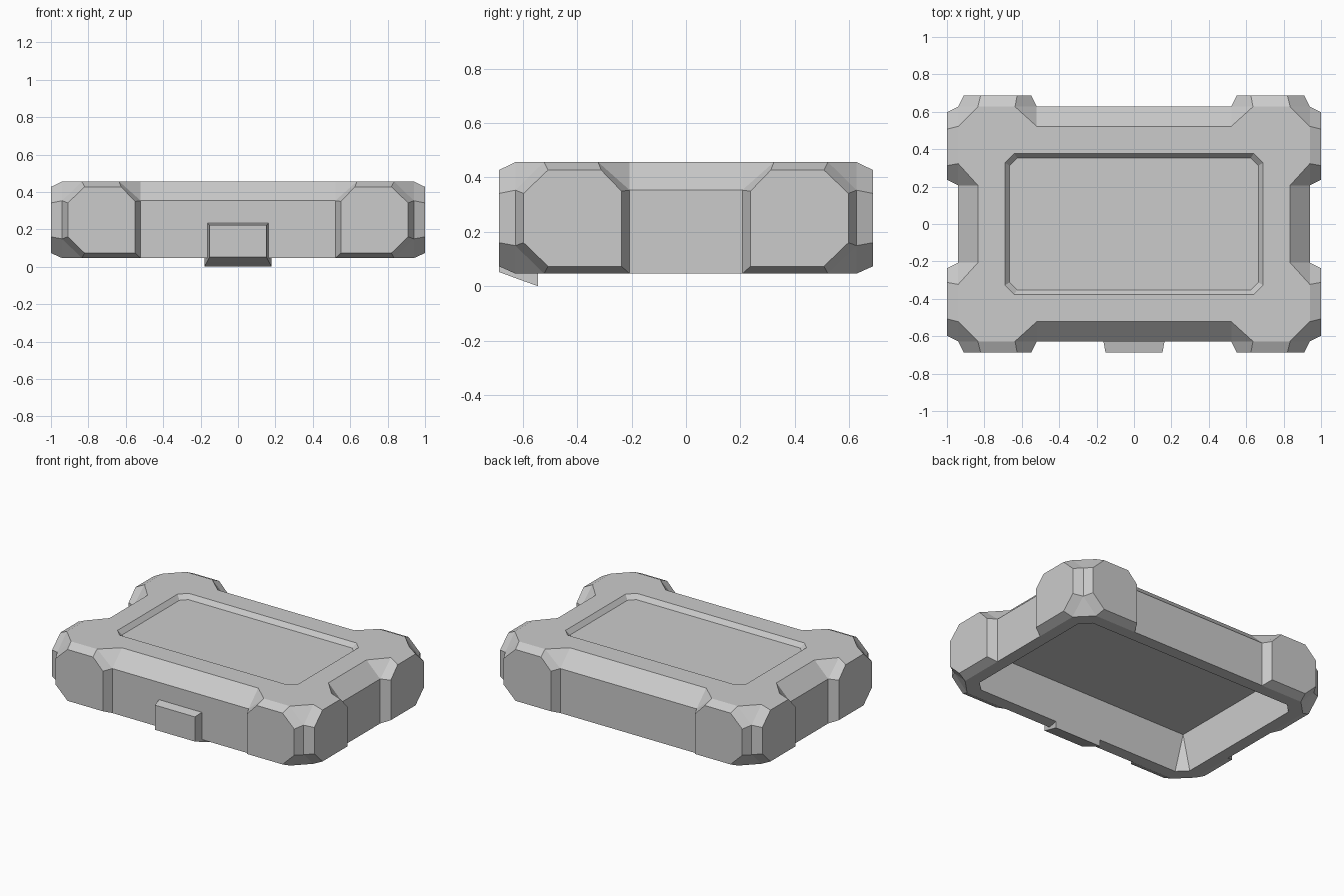
import bpy, bmesh

cube = bpy.data.objects.get("Cube")
if cube:
    bpy.data.objects.remove(cube, do_unlink=True)

grey = bpy.data.materials.new("plain grey")
grey.use_nodes = True
grey.diffuse_color = (0.6, 0.6, 0.6, 1)
grey.node_tree.nodes["Principled BSDF"].inputs["Base Color"].default_value = (0.6, 0.6, 0.6, 1)

HX, HY = 0.94, 0.627          # half size of the body without corner guards
TOP, BOT, OUT = 0.456, 0.046, 0.06
WALL, ROOF = -0.083, 0.335    # hollow underneath


def finish(bm, name):
    bmesh.ops.remove_doubles(bm, verts=bm.verts[:], dist=0.0005)
    bmesh.ops.recalc_face_normals(bm, faces=bm.faces[:])
    mesh = bpy.data.meshes.new(name)
    bm.to_mesh(mesh)
    bm.free()
    mesh.materials.append(grey)
    obj = bpy.data.objects.new(name, mesh)
    bpy.context.scene.collection.objects.link(obj)
    return obj


# Points of half a quarter: distances from the body corner, then height
P = {
    # top edge of the guard and the chamfered side between guards
    "side_top": (-0.42, -0.105, TOP), "guard_in": (-0.304, 0, TOP), "guard_out": (-0.105, 0, TOP),
    "side_low": (-0.42, 0, 0.353), "side_base": (-0.42, 0, BOT), "guard_base": (-0.105, 0, BOT),
    "mid_top": (-HX, -0.105, TOP), "mid_low": (-HX, 0, 0.353), "mid_base": (-HX, 0, BOT),
    # groove on the vertical corner
    "groove_top": (0, 0, 0.353), "groove_base": (0, 0, 0.149),
    # raised guard plate
    "p1": (-0.315, OUT, 0.427), "p2": (-0.12, OUT, 0.427), "p3": (-0.03, OUT, 0.341),
    "p4": (-0.03, OUT, 0.16), "p5": (-0.12, OUT, 0.073), "p6": (-0.39, OUT, 0.073),
    "p7": (-0.39, OUT, 0.349),
    # shallow panel in the top
    "rim": (-0.30, -0.25, TOP), "mid_rim": (-HX, -0.25, TOP),
    "floor": (-0.315, -0.275, 0.426), "mid_floor": (-HX, -0.275, 0.426),
    # straight-walled hollow underneath
    "lip": (WALL - 0.065, WALL, BOT), "mid_lip": (-HX, WALL, BOT),
    "roof": (WALL, WALL, ROOF), "mid_roof": (-HX, WALL, ROOF),
}

# Faces that repeat on both sides of the corner diagonal
SIDE = [
    "p1 p2 p3 p4 p5 p6 p7",
    "guard_in guard_out p2 p1", "guard_out groove_top p3 p2",
    "groove_top groove_base p4 p3", "groove_base guard_base p5 p4",
    "guard_base side_base p6 p5", "side_base side_low p7 p6", "side_low guard_in p1 p7",
    "side_top guard_in side_low",
    "mid_top side_top side_low mid_low", "mid_low side_low side_base mid_base",
    "mid_top side_top guard_in guard_out rim mid_rim",
    "mid_rim rim floor mid_floor",
    "mid_base side_base guard_base lip mid_lip",
    "mid_lip lip roof mid_roof",
]
# Faces across the diagonal; * marks the point on the other side
ACROSS = [
    "guard_out guard_out* groove_top", "groove_base guard_base guard_base*",
    "guard_out guard_out* rim* rim", "rim rim* floor* floor",
    "guard_base guard_base* lip* lip", "lip lip* roof",
]


def point(name, swap, sx, sy):
    u, v, z = P[name.rstrip("*")]
    if swap != name.endswith("*"):
        u, v = v, u
    return sx * max(HX + u, 0), sy * max(HY + v, 0), z


# Body with four corner guards
bm = bmesh.new()
for sx in (1, -1):
    for sy in (1, -1):
        for swap, faces in ((False, SIDE), (True, SIDE), (False, ACROSS)):
            for face in faces:
                bm.faces.new([bm.verts.new(point(n, swap, sx, sy)) for n in face.split()])
# Panel floor and roof of the hollow
for corner, chamfered in (("floor", True), ("roof", False)):
    ring = []
    for sx, sy in ((1, 1), (-1, 1), (-1, -1), (1, -1)):
        names = [corner + "*", corner] if chamfered else [corner]
        names = names if sx * sy > 0 else names[::-1]
        ring += [bm.verts.new(point(n, False, sx, sy)) for n in names]
    bm.faces.new(ring)
finish(bm, "case_body")


def loft(name, rings):
    bm = bmesh.new()
    loops = [[bm.verts.new(p) for p in ring] for ring in rings]
    for a, b in zip(loops, loops[1:]):
        for i in range(4):
            j = (i + 1) % 4
            bm.faces.new((a[i], a[j], b[j], b[i]))
    bm.faces.new(loops[0])
    bm.faces.new(loops[-1])
    return finish(bm, name)


def upright(w, y, z0, z1):
    return [(-w, y, z0), (w, y, z0), (w, y, z1), (-w, y, z1)]


# Front latch and the hook beneath it
loft("latch", [upright(0.165, -0.62, 0.05, 0.235), upright(0.152, -0.687, 0.055, 0.222)])
loft("latch_hook", [upright(0.152, -0.687, 0.052, 0.06), upright(0.165, -0.62, 0.027, 0.06),
                    upright(0.18, -0.544, 0.0, 0.05)])
